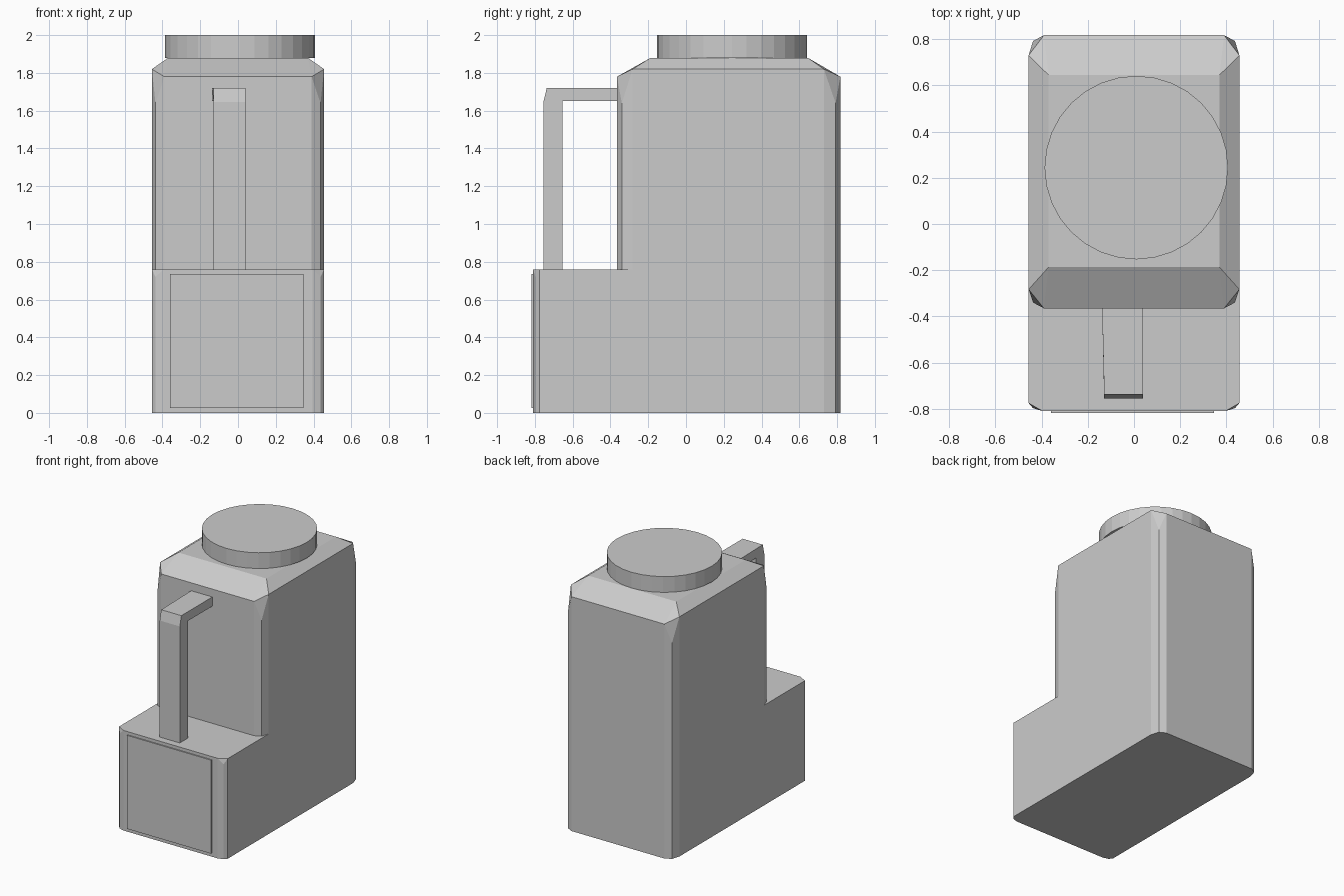
import bpy, bmesh

if "Cube" in bpy.data.objects:
    bpy.data.objects.remove(bpy.data.objects["Cube"])


def make_object(name, bm):
    bmesh.ops.recalc_face_normals(bm, faces=bm.faces[:])
    mesh = bpy.data.meshes.new(name)
    bm.to_mesh(mesh)
    bm.free()
    obj = bpy.data.objects.new(name, mesh)
    bpy.context.collection.objects.link(obj)
    return obj


# Jug body: columns of the right half, seen from above (x, y)
XY = {
    "F": (0.395, -0.81), "M": (0.437, -0.797), "S": (0.456, -0.775),   # base front corner
    "f": (0.39, -0.365), "m": (0.437, -0.34), "s": (0.456, -0.283),    # tower front corner
    "r": (0.456, 0.73), "n": (0.437, 0.792), "b": (0.39, 0.817),       # rear corner
    "p": (0.37, -0.187), "q": (0.37, 0.645),                           # top plate
}
STEP, NICK, FRONT, SIDE, TOP, CUT = 0.76, 0.72, 1.78, 1.82, 1.88, 1.64

bm = bmesh.new()
cache = {}


def vert(key, z, sign):
    if (key, z, sign) not in cache:
        x, y = XY[key]
        cache[(key, z, sign)] = bm.verts.new((x * sign, y, z))
    return cache[(key, z, sign)]


def both(*pts):
    """One face on each side of the body."""
    for sign in (1, -1):
        bm.faces.new([vert(k, z, sign) for k, z in pts])


def across(*pts):
    """One face spanning from the right half to its mirror image."""
    bm.faces.new([vert(k, z, 1) for k, z in pts] +
                 [vert(k, z, -1) for k, z in reversed(pts)])


# Rounded corners, each nicked at its upper end
for front, mid, side, z0, zf, zm, zs in (
        ("F", "M", "S", 0, STEP, NICK, STEP),
        ("f", "m", "s", STEP, FRONT, CUT, SIDE),
        ("b", "n", "r", 0, FRONT, CUT, SIDE)):
    both((front, z0), (mid, z0), (mid, zm), (front, zf))
    both((mid, z0), (side, z0), (side, zs), (mid, zm))
    both((front, zf), (mid, zm), (side, zs))
    across((front, z0), (front, zf))
# Side walls and shoulders
both(("S", 0), ("s", 0), ("s", STEP), ("S", STEP))
both(("s", 0), ("r", 0), ("r", SIDE), ("s", SIDE), ("s", STEP))
both(("s", SIDE), ("r", SIDE), ("q", TOP), ("p", TOP))
both(("f", FRONT), ("s", SIDE), ("p", TOP))
both(("b", FRONT), ("r", SIDE), ("q", TOP))
across(("f", FRONT), ("p", TOP))
across(("b", FRONT), ("q", TOP))
# Top, step and underside
across(("p", TOP), ("q", TOP))
across(("F", STEP), ("S", STEP), ("s", STEP), ("m", STEP), ("f", STEP))
across(("F", 0), ("M", 0), ("S", 0), ("s", 0), ("r", 0), ("n", 0), ("b", 0))
make_object("jug_body", bm)

# Screw lid
bpy.ops.mesh.primitive_cylinder_add(vertices=32, radius=0.397, depth=0.12,
                                    location=(0.01, 0.244, 1.94))
bpy.context.object.name = "lid"

# Handle: side profile (y, z) given thickness in x
profile = [(-0.755, 0.76), (-0.755, 1.645), (-0.737, 1.72), (-0.36, 1.72),
           (-0.36, 1.65), (-0.655, 1.65), (-0.655, 0.76)]
bm = bmesh.new()
left = [bm.verts.new((-0.138 if y > -0.5 else -0.129, y, z)) for y, z in profile]
right = [bm.verts.new((0.04, y, z)) for y, z in profile]
bm.faces.new(left)
bm.faces.new(right)
for i in range(len(profile)):
    j = (i + 1) % len(profile)
    bm.faces.new((left[i], left[j], right[j], right[i]))
make_object("handle", bm)

# Raised label panel on the front
bpy.ops.mesh.primitive_cube_add(size=1, location=(-0.006, -0.812, 0.381))
panel = bpy.context.object
panel.name = "front_panel"
panel.scale = (0.706, 0.014, 0.71)
